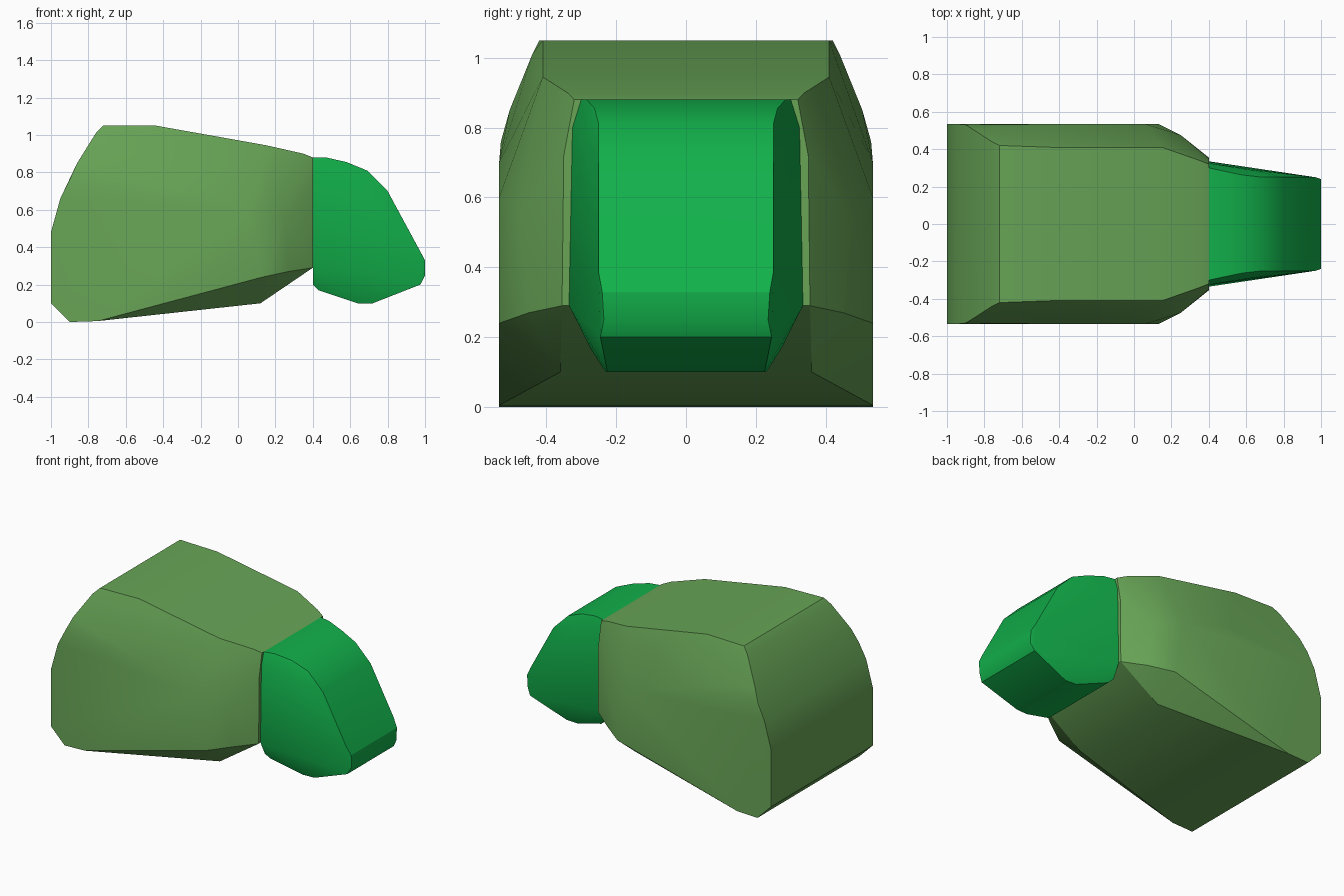
import bpy, bmesh, math

cube = bpy.data.objects.get("Cube")
if cube:
    bpy.data.objects.remove(cube, do_unlink=True)


def make_material(name, rgb):
    mat = bpy.data.materials.new(name)
    mat.use_nodes = True
    mat.diffuse_color = (*rgb, 1)
    bsdf = next(n for n in mat.node_tree.nodes if n.type == 'BSDF_PRINCIPLED')
    bsdf.inputs["Base Color"].default_value = (*rgb, 1)
    bsdf.inputs["Roughness"].default_value = 0.8
    return mat


def faceted_block(name, corners, mat):
    """Convex chiselled block from half of its corners, mirrored across y."""
    bm = bmesh.new()
    for x, y, z in corners:
        for side in (-1, 1):
            bm.verts.new((x, y * side, z))
    hull = bmesh.ops.convex_hull(bm, input=bm.verts[:])
    spare = {g for g in hull["geom_interior"] + hull["geom_unused"]
             if isinstance(g, bmesh.types.BMVert)}
    bmesh.ops.delete(bm, geom=list(spare), context='VERTS')
    bmesh.ops.dissolve_limit(bm, angle_limit=math.radians(2),
                             verts=bm.verts[:], edges=bm.edges[:])
    bmesh.ops.recalc_face_normals(bm, faces=bm.faces[:])
    mesh = bpy.data.meshes.new(name)
    bm.to_mesh(mesh)
    bm.free()
    mesh.materials.append(mat)
    obj = bpy.data.objects.new(name, mesh)
    bpy.context.collection.objects.link(obj)
    bpy.ops.object.select_all(action='DESELECT')
    obj.select_set(True)
    bpy.context.view_layer.objects.active = obj
    bpy.ops.object.shade_smooth_by_angle(angle=math.radians(28))
    return obj


body_green = make_material("moss green", (0.138, 0.375, 0.094))
head_green = make_material("bright green", (0.006, 0.44, 0.070))

# Large body: rounded rear, sloping top, tapering towards the head
faceted_block("body", [
    # rear profile, bottom to top
    (-0.90, 0.535, 0.00), (-1.00, 0.535, 0.10), (-1.00, 0.535, 0.48),
    (-0.95, 0.535, 0.66), (-0.90, 0.53, 0.76), (-0.86, 0.505, 0.85),
    (-0.76, 0.44, 1.01), (-0.72, 0.42, 1.05),
    # top edge
    (-0.44, 0.41, 1.05), (0.15, 0.41, 0.945), (0.35, 0.34, 0.90),
    # widest part of the flank
    (-0.30, 0.535, 0.70), (0.06, 0.535, 0.60), (0.13, 0.535, 0.24),
    (0.25, 0.475, 0.55), (0.27, 0.45, 0.27),
    # neck face
    (0.40, 0.32, 0.88), (0.40, 0.35, 0.72), (0.40, 0.355, 0.29),
    # belly
    (-0.75, 0.535, 0.005), (0.12, 0.36, 0.10),
], body_green)

# Head: narrower block with a curved brow and a chamfered chin
faceted_block("head", [
    # neck face
    (0.40, 0.30, 0.88), (0.40, 0.325, 0.80), (0.40, 0.335, 0.29),
    (0.40, 0.29, 0.20), (0.43, 0.275, 0.17),
    # brow and face edge
    (0.47, 0.285, 0.88), (0.58, 0.262, 0.855), (0.69, 0.25, 0.81),
    (0.80, 0.25, 0.70), (0.97, 0.25, 0.385), (1.00, 0.24, 0.33),
    # cheek
    (0.62, 0.29, 0.76),
    # chin
    (1.00, 0.235, 0.25), (0.975, 0.245, 0.20),
    (0.72, 0.225, 0.10), (0.64, 0.23, 0.10),
], head_green)
